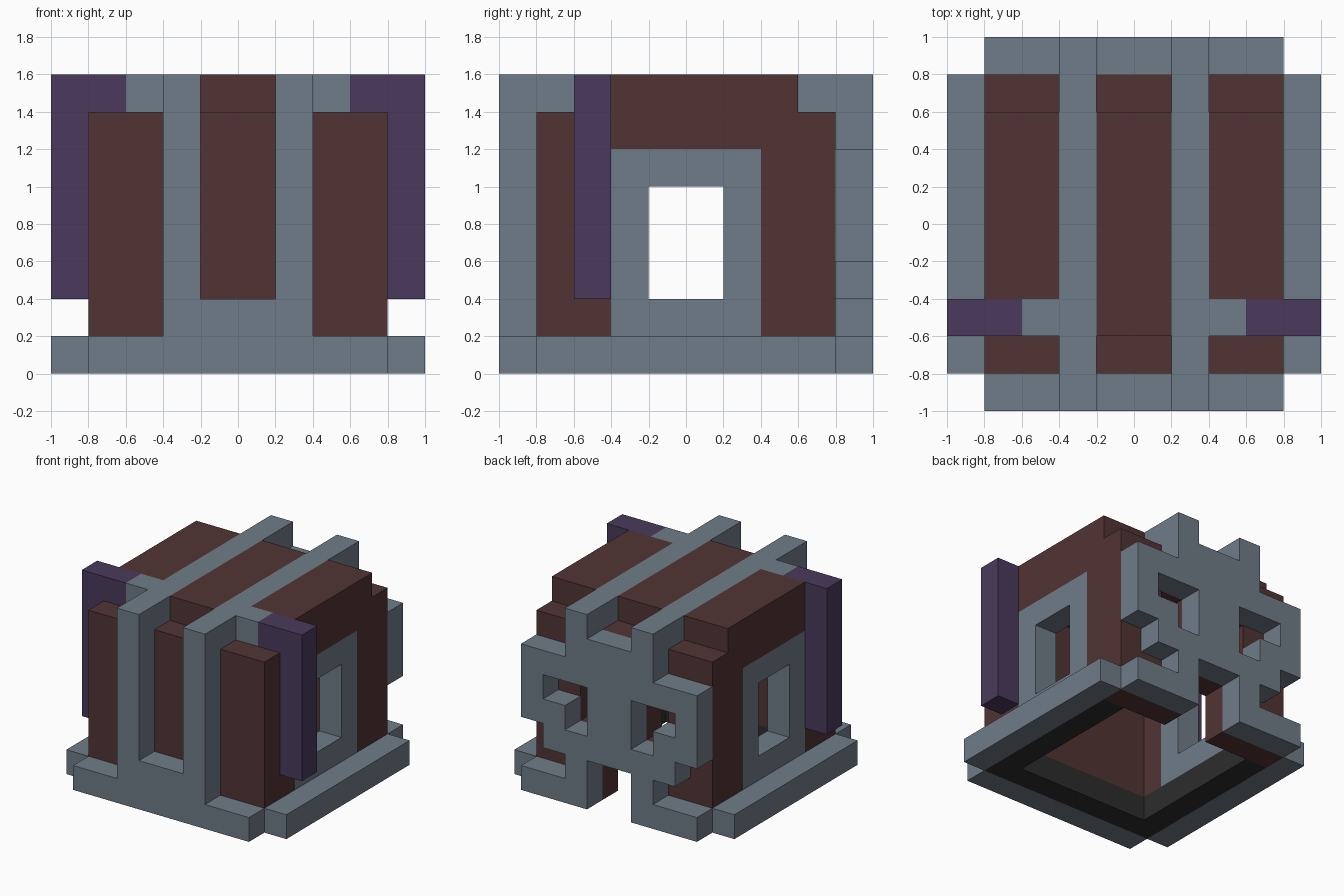
import bpy, bmesh
from itertools import product
from mathutils import Vector

if "Cube" in bpy.data.objects:
    bpy.data.objects.remove(bpy.data.objects["Cube"], do_unlink=True)

UNIT = 0.2


def material(name, rgb):
    mat = bpy.data.materials.new(name)
    mat.use_nodes = True
    mat.diffuse_color = (*rgb, 1)
    mat.node_tree.nodes["Principled BSDF"].inputs["Base Color"].default_value = (*rgb, 1)
    return mat


slate = material("slate grey", (0.162, 0.202, 0.246))
maroon = material("dark maroon", (0.084, 0.034, 0.034))
purple = material("dusk purple", (0.069, 0.042, 0.107))
black = material("charcoal", (0.026, 0.026, 0.026))


def block(xs, ys, zs):
    """Cells of a block; each range is inclusive."""
    return set(product(*(range(a, b + 1) for a, b in (xs, ys, zs))))


def both(cells):
    """Add the mirrored cells on the other side."""
    return cells | {(9 - x, y, z) for x, y, z in cells}


def plate(rows, y):
    """Cells of an upright plate drawn top row first."""
    return {(x + 1, y, 7 - r) for r, row in enumerate(rows)
            for x, mark in enumerate(row) if mark == "#"}


parts = {}

# Outer base and the dark sill inside it
parts["base_rim"] = (slate, both(block((0, 0), (1, 8), (0, 0))) | block((1, 8), (0, 0), (0, 0)))
parts["inner_sill"] = (black, both(block((1, 1), (1, 7), (0, 0))) | block((1, 8), (1, 1), (0, 0)))

# Pillars, front step and roof rails
parts["front_step"] = (slate, block((4, 5), (0, 0), (1, 1)))
parts["front_pillars"] = (slate, both(block((3, 3), (0, 0), (1, 7))))
parts["roof_rails"] = (slate, both(block((3, 3), (1, 8), (7, 7))))
parts["rail_brackets"] = (slate, both(block((2, 2), (2, 2), (7, 7))))

# Side walls with framed windows
opening = both(block((1, 1), (4, 5), (2, 4)))
frame = both(block((1, 1), (3, 6), (1, 5)))
parts["window_frames"] = (slate, frame - opening)
parts["side_walls"] = (maroon, both(block((1, 1), (2, 7), (1, 6))) - frame)

# Front and rear walls
parts["front_wall"] = (maroon, block((1, 8), (1, 1), (1, 6)))
doorway = block((4, 5), (8, 8), (0, 1))
eye_gaps = both(block((3, 3), (8, 8), (3, 4)))
parts["rear_wall"] = (maroon, block((1, 8), (8, 8), (0, 6)) - doorway - eye_gaps)

# Roof panels between the rails
parts["roof_panels"] = (maroon, both(block((1, 2), (3, 7), (7, 7))) | block((4, 5), (2, 7), (7, 7)))

# Hanging side banners hooked over the roof
parts["side_banners"] = (purple, both(block((0, 0), (2, 2), (2, 7)) | block((1, 1), (2, 2), (7, 7))))

# Mask-shaped rear plate with eye holes and doorway
parts["rear_mask"] = (slate, plate((
    "  #  #  ",
    "  ####  ",
    "########",
    "#  ##  #",
    "## ## ##",
    " ###### ",
    "  #  #  ",
    "###  ###"), 9))

occupied = set().union(*(cells for _, cells in parts.values()))


def build(name, mat, cells):
    """Skin the exposed sides of the cells and merge flat areas."""
    bm = bmesh.new()
    for cell in cells:
        centre = Vector(cell) + Vector((0.5, 0.5, 0.5))
        for axis, sign in product(range(3), (-1, 1)):
            normal = Vector((0, 0, 0))
            normal[axis] = sign
            if tuple(c + int(n) for c, n in zip(cell, normal)) in occupied:
                continue
            u = Vector((0, 0, 0))
            u[(axis + 1) % 3] = 0.5
            v = normal.cross(u)
            middle = centre + normal / 2
            corners = (middle - u - v, middle + u - v, middle + u + v, middle - u + v)
            bm.faces.new([bm.verts.new((p - Vector((5, 5, 0))) * UNIT) for p in corners])
    bmesh.ops.remove_doubles(bm, verts=bm.verts, dist=0.001)
    bmesh.ops.dissolve_limit(bm, angle_limit=0.01, verts=bm.verts, edges=bm.edges)
    mesh = bpy.data.meshes.new(name)
    bm.to_mesh(mesh)
    bm.free()
    mesh.materials.append(mat)
    bpy.context.collection.objects.link(bpy.data.objects.new(name, mesh))


for part_name, (mat, cells) in parts.items():
    build(part_name, mat, cells)
